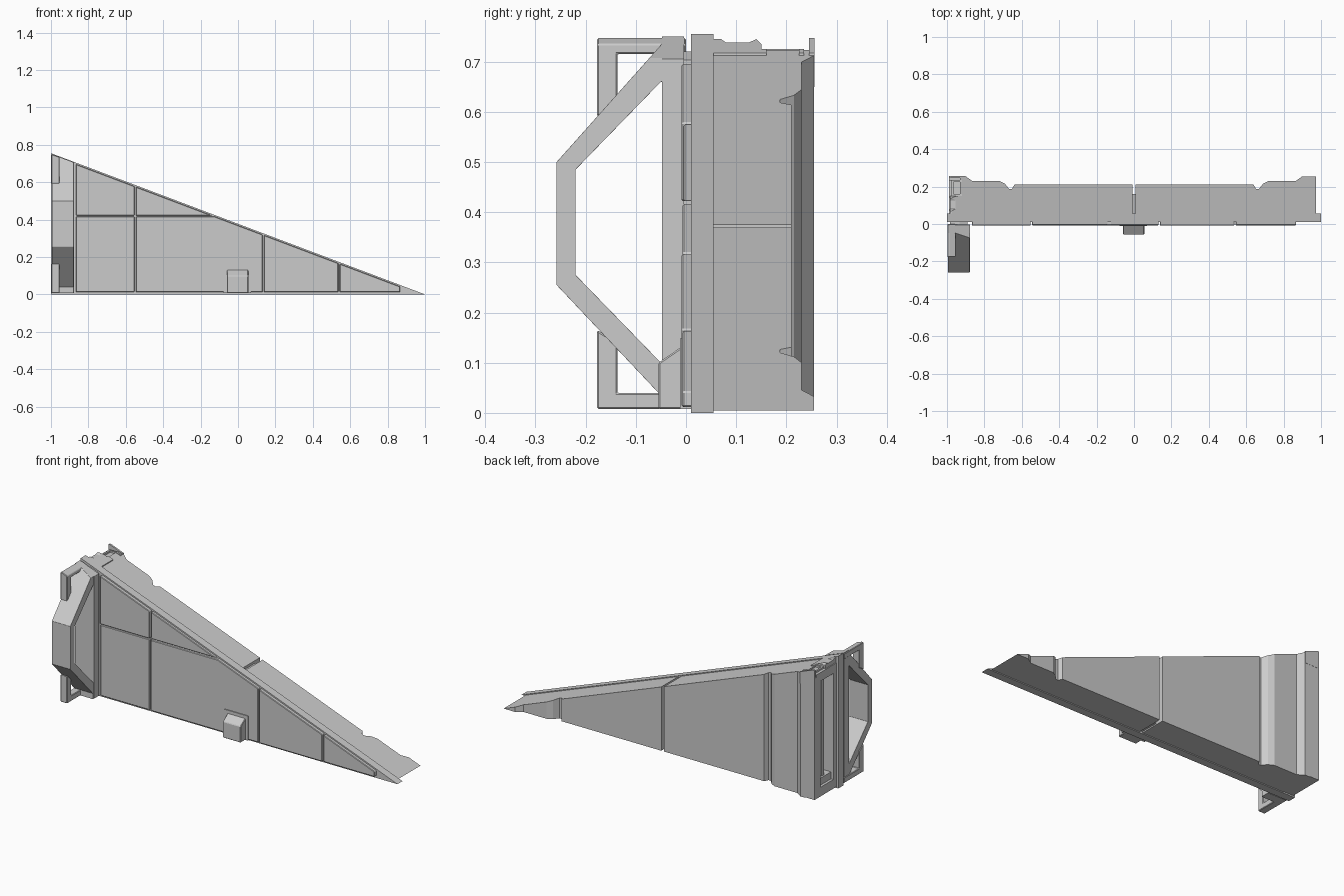
import bpy, bmesh
from mathutils import Vector

H = 0.755  # height of the wedge at its tall end


def prism(name, pts, axis, a, b, drop=0.0, bevel=0.0):
    """Extrude a 2D outline along an axis from a to b, then trim it below the wedge slope."""
    def at(p, t):
        u, v = p
        return {'x': (t, u, v), 'y': (u, t, v), 'z': (u, v, t)}[axis]
    bm = bmesh.new()
    lo = [bm.verts.new(at(p, a)) for p in pts]
    hi = [bm.verts.new(at(p, b)) for p in pts]
    n = len(pts)
    bm.faces.new(lo)
    bm.faces.new(hi[::-1])
    for i in range(n):
        j = (i + 1) % n
        bm.faces.new((lo[i], hi[i], hi[j], lo[j]))
    if drop is not None:
        bmesh.ops.bisect_plane(bm, geom=bm.verts[:] + bm.edges[:] + bm.faces[:], dist=1e-5,
                               plane_co=(1, 0, -drop), plane_no=Vector((H / 2, 0, 1)).normalized(),
                               clear_outer=True)
        edges = [e for e in bm.edges if e.is_boundary]
        if edges:
            bmesh.ops.holes_fill(bm, edges=edges, sides=0)
    bmesh.ops.recalc_face_normals(bm, faces=bm.faces[:])
    me = bpy.data.meshes.new(name)
    bm.to_mesh(me)
    bm.free()
    ob = bpy.data.objects.new(name, me)
    bpy.context.collection.objects.link(ob)
    if bevel:
        m = ob.modifiers.new("chamfer", 'BEVEL')
        m.width, m.segments, m.limit_method = bevel, 1, 'ANGLE'
    return ob


def box(name, x0, x1, y0, y1, z0, z1, drop=0.0, bevel=0.0):
    return prism(name, [(x0, y0), (x1, y0), (x1, y1), (x0, y1)], 'z', z0, z1, drop, bevel)


# triangular rim plate
prism("rim_plate", [(-1, 0), (1, 0), (-1, H)], 'y', 0.01, 0.055, None)

# rear body: two halves with a stepped back, split by a narrow slot
step = [(0.9, 0.255), (0.865, 0.23), (0.72, 0.23), (0.69, 0.215), (0.668, 0.187),
        (0.652, 0.187), (0.64, 0.21), (0.009, 0.21), (0.009, 0.05)]
for side, end in ((-1, 0.93), (1, 0.985)):
    outline = [(side * x, y) for x, y in [(end, 0.05), (end, 0.255)] + step]
    prism("body_left" if side < 0 else "body_right", outline, 'z', 0.005, 0.9, 0.005)
box("slot_core", -0.02, 0.02, 0.05, 0.16, 0.012, 0.9, 0.02)

# open frame on the tall end, with its inner bar and ledge
X0, X1 = -0.99, -0.925
box("end_frame_front", X0, X1, 0.05, 0.085, 0.008, 0.715)
box("end_frame_back", X0, X1, 0.2, 0.255, 0.008, 0.7)
box("end_frame_bottom", X0, X1, 0.08, 0.21, 0.008, 0.06)
box("end_frame_top", X0, X1, 0.08, 0.235, 0.665, 0.715)
box("end_frame_bar", -0.965, X1, 0.135, 0.155, 0.05, 0.67)
box("end_frame_ledge", -0.975, X1, 0.085, 0.2, 0.06, 0.1)

# top corner: raised pad, small tray and thin back lip
prism("corner_pad", [(0.055, 0.7), (0.15, 0.7), (0.15, 0.735), (0.14, 0.745), (0.125, 0.738),
                     (0.08, 0.738), (0.07, 0.745), (0.055, 0.745)], 'x', -0.985, -0.9)
for y in (0.15, 0.225):
    box("tray_wall", -0.975, -0.9, y, y + 0.01, 0.7, 0.725)
box("tray_end", -0.975, -0.965, 0.15, 0.235, 0.7, 0.725)
box("back_lip", -0.99, -0.9, 0.245, 0.256, 0.65, 0.747)

# front skin panels with open seams
g = 0.004
panels = [(-0.87, -0.55, 0.01, 0.42), (-0.87, -0.55, 0.42, 0.9), (-0.55, 0.135, 0.01, 0.42),
          (-0.55, -0.1, 0.42, 0.9), (0.135, 0.54, 0.01, 0.9), (0.54, 0.87, 0.01, 0.9)]
for i, (x0, x1, z0, z1) in enumerate(panels):
    y = (-0.005, -0.009, -0.007)[i % 3]
    box("skin_panel", x0 + g, x1 - g, y, 0.02, z0 + g / 2, z1 - g, 0.008, 0.003)

# small sloped box low on the front, with its backing plate
box("box_plate", -0.078, 0.07, -0.012, 0.015, 0.008, 0.148)
prism("front_box", [(0.0, 0.008), (-0.055, 0.008), (-0.055, 0.1), (0.0, 0.138)], 'x', -0.058, 0.055, bevel=0.003)

# angled handle bracket on its upright
prism("handle_bracket",
      [(-0.005, 0.75), (-0.035, 0.75), (-0.258, 0.5), (-0.258, 0.255), (-0.055, 0.04),
       (-0.055, 0.008), (-0.005, 0.008), (-0.005, 0.1), (-0.05, 0.1), (-0.22, 0.275),
       (-0.22, 0.485), (-0.05, 0.66), (-0.005, 0.66)], 'x', -0.995, -0.878, 0.003, 0.005)
box("handle_upright", -0.995, -0.876, -0.048, -0.004, 0.008, 0.75, 0.003, 0.005)
box("upright_spacer", -0.985, -0.89, -0.01, 0.02, 0.02, 0.72, 0.01)

# square corner guards behind the handle, top and bottom
corner = [(0.0, 0.008), (-0.177, 0.008), (-0.177, 0.165), (-0.137, 0.14), (-0.137, 0.04), (0.0, 0.04)]
prism("guard_bottom", corner, 'x', -0.998, -0.955, 0.003, 0.003)
prism("guard_top", [(y, H - z) for y, z in corner], 'x', -0.998, -0.955, 0.003, 0.003)
